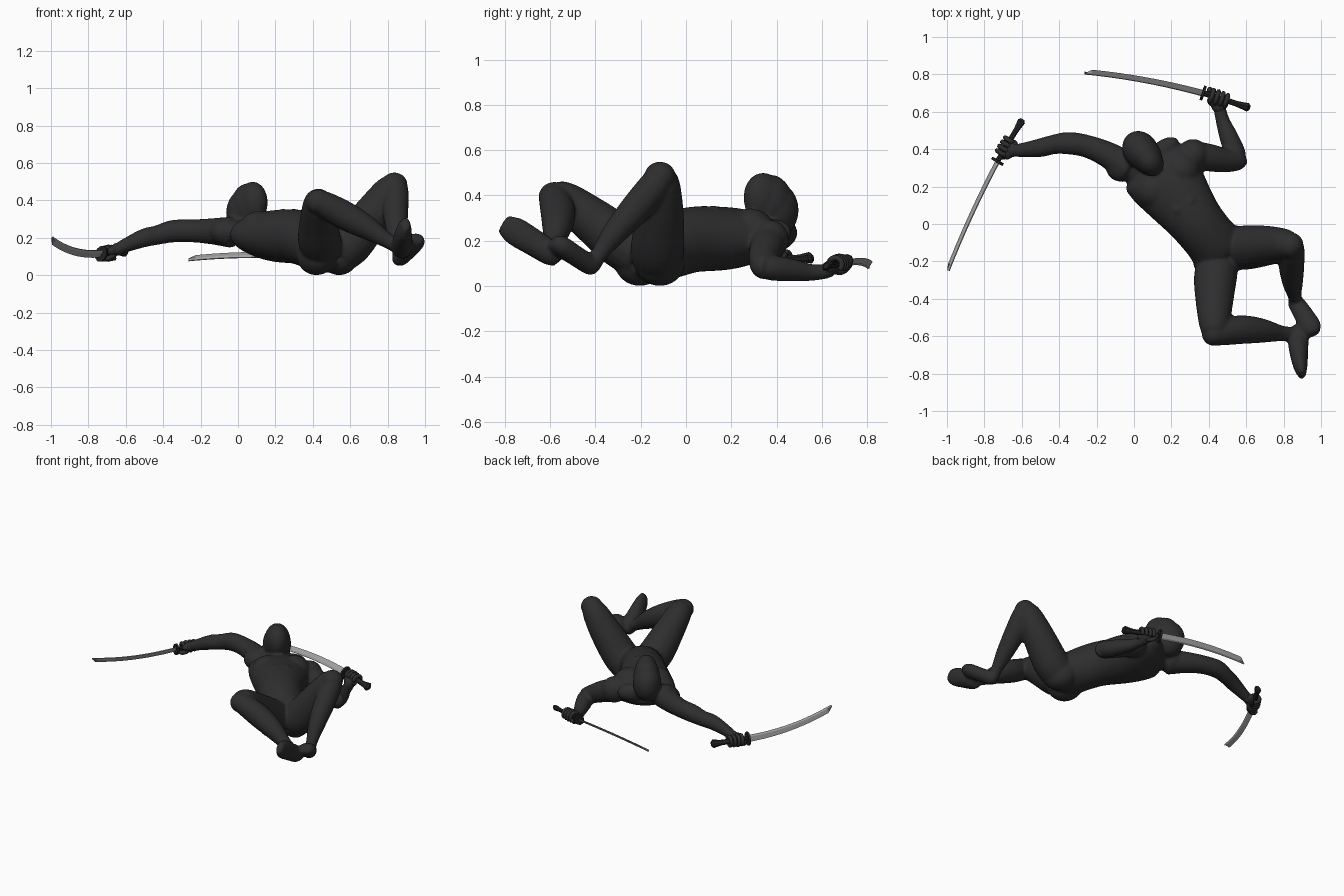
import bpy, bmesh, math
from mathutils import Vector as V, Matrix


def material(name, r, g, b):
    m = bpy.data.materials.new(name)
    m.diffuse_color = (r, g, b, 1)
    return m


SUIT = material("charcoal suit", 0.027, 0.027, 0.028)
GRIP = material("black grip", 0.017, 0.017, 0.018)
STEEL = material("grey steel", 0.36, 0.36, 0.36)


def loft(bm, pts, ref=(0.81, 0.59, 0), sides=20, steps=5, smooth=True):
    """Skin ellipses along a path of (x, y, z, half_width[, half_depth])."""
    p = [V(q[:3]) for q in pts]
    rad = [V((q[3], q[-1])) for q in pts]
    n = len(p)

    def spline(a, i, t):
        a0, a1, a2, a3 = a[max(i - 1, 0)], a[i], a[i + 1], a[min(i + 2, n - 1)]
        return 0.5 * (2 * a1 + (a2 - a0) * t + (2 * a0 - 5 * a1 + 4 * a2 - a3) * t * t
                      + (3 * a1 - a0 - 3 * a2 + a3) * t ** 3)
    if smooth:
        ks = [(i, j / steps) for i in range(n - 1) for j in range(steps)] + [(n - 2, 1)]
        c = [spline(p, i, t) for i, t in ks]
        r = [spline(rad, i, t) for i, t in ks]
    else:
        c, r = p, rad
    rings = []
    for k, ctr in enumerate(c):
        tan = (c[min(k + 1, len(c) - 1)] - c[max(k - 1, 0)]).normalized()
        a = V(ref)
        a = (a - tan * a.dot(tan)).normalized()
        b = tan.cross(a)
        rings.append([bm.verts.new(ctr + a * r[k].x * math.cos(w) + b * r[k].y * math.sin(w))
                      for w in (2 * math.pi * s / sides for s in range(sides))])
    for lo, hi in zip(rings, rings[1:]):
        for s in range(sides):
            e = (s + 1) % sides
            bm.faces.new((lo[s], lo[e], hi[e], hi[s]))
    bm.faces.new(rings[0][::-1])
    bm.faces.new(rings[-1])


def ball(bm, c, radii, axis=(0.81, 0.59, 0), up=(0, 0, 1)):
    """Ellipsoid with radii along axis, up x axis and up."""
    x = V(axis).normalized()
    z = V(up)
    z = (z - x * z.dot(x)).normalized()
    rot = Matrix((x, z.cross(x), z)).transposed().to_4x4()
    bmesh.ops.create_uvsphere(bm, u_segments=20, v_segments=12, radius=1,
                              matrix=Matrix.Translation(c) @ rot @ Matrix.Diagonal((*radii, 1)))


def finish(bm, name, mat, smooth=True):
    bmesh.ops.recalc_face_normals(bm, faces=bm.faces[:])
    me = bpy.data.meshes.new(name)
    bm.to_mesh(me)
    bm.free()
    me.materials.append(mat)
    for f in me.polygons:
        f.use_smooth = smooth
    ob = bpy.data.objects.new(name, me)
    bpy.context.collection.objects.link(ob)
    return ob


body = bmesh.new()
SIDE = V((0.81, 0.59, 0))      # across the torso
DOWN = V((0.59, -0.81, 0))     # from head to hips

# torso, chest, shoulders and hips
loft(body, [(0.08, 0.37, 0.225, 0.11, 0.06), (0.125, 0.305, 0.22, 0.20, 0.10),
            (0.16, 0.25, 0.215, 0.205, 0.125), (0.22, 0.165, 0.21, 0.185, 0.14),
            (0.32, 0.03, 0.205, 0.152, 0.145), (0.40, -0.07, 0.175, 0.145, 0.142),
            (0.47, -0.155, 0.135, 0.15, 0.125), (0.53, -0.225, 0.13, 0.07, 0.07)], SIDE, 32)
for s in (-1, 1):
    ball(body, V((0.18, 0.235, 0.255)) + SIDE * 0.085 * s, (0.105, 0.10, 0.088))
    ball(body, V((0.48, -0.16, 0.107)) + SIDE * 0.075 * s, (0.10, 0.12, 0.107))
    ball(body, V((0.09, 0.345, 0.235)) + SIDE * 0.08 * s, (0.10, 0.055, 0.06))
    for k in range(3):
        ball(body, V((0.27, 0.10, 0.328)) + DOWN * 0.065 * k + SIDE * 0.036 * s
             - V((0, 0, 0.012 * k)), (0.036, 0.033, 0.028))
ball(body, (-0.06, 0.315, 0.232), (0.095, 0.088, 0.075))
ball(body, (0.315, 0.37, 0.205), (0.085, 0.085, 0.088))

# neck and hooded head
loft(body, [(0.11, 0.28, 0.23, 0.08), (0.08, 0.33, 0.28, 0.068), (0.05, 0.37, 0.33, 0.07)])
ball(body, (0.035, 0.395, 0.335), (0.094, 0.108, 0.125))
ball(body, (0.055, 0.372, 0.367), (0.088, 0.108, 0.125))
ball(body, (0.075, 0.345, 0.385), (0.076, 0.098, 0.116), up=(0.15, -0.1, 1))

# right arm, stretched out
loft(body, [(-0.03, 0.30, 0.23, 0.085), (-0.14, 0.37, 0.235, 0.07), (-0.25, 0.415, 0.237, 0.061),
            (-0.35, 0.432, 0.235, 0.06), (-0.43, 0.425, 0.215, 0.052), (-0.50, 0.408, 0.20, 0.05),
            (-0.60, 0.395, 0.16, 0.038), (-0.65, 0.395, 0.135, 0.032)], (0, 0, 1))
# left arm, folded back on the ground
loft(body, [(0.30, 0.37, 0.205, 0.08), (0.40, 0.355, 0.165, 0.074), (0.48, 0.342, 0.125, 0.066),
            (0.545, 0.342, 0.09, 0.058), (0.56, 0.36, 0.082, 0.054)], (0, 0, 1))
loft(body, [(0.555, 0.33, 0.085, 0.045), (0.54, 0.38, 0.08, 0.056), (0.505, 0.47, 0.07, 0.05),
            (0.475, 0.55, 0.06, 0.038), (0.455, 0.63, 0.065, 0.032)], (0, 0, 1))

# right leg
loft(body, [(0.45, -0.20, 0.14, 0.11), (0.435, -0.29, 0.195, 0.115), (0.43, -0.42, 0.295, 0.10),
            (0.43, -0.53, 0.375, 0.084), (0.43, -0.58, 0.395, 0.07)], (1, 0, 0))
ball(body, (0.432, -0.583, 0.392), (0.072, 0.068, 0.068))
loft(body, [(0.415, -0.585, 0.395, 0.06), (0.46, -0.58, 0.38, 0.07), (0.57, -0.565, 0.32, 0.077),
            (0.68, -0.57, 0.26, 0.066), (0.79, -0.585, 0.19, 0.042), (0.87, -0.59, 0.145, 0.038)],
     (0, 1, 0))
loft(body, [(0.88, -0.56, 0.11, 0.035), (0.878, -0.59, 0.14, 0.055, 0.055),
            (0.88, -0.67, 0.19, 0.052, 0.06), (0.89, -0.76, 0.245, 0.038, 0.062),
            (0.90, -0.81, 0.275, 0.02, 0.04)], (1, 0, 0))
# left leg
loft(body, [(0.54, -0.13, 0.125, 0.115), (0.61, -0.125, 0.18, 0.118), (0.72, -0.115, 0.325, 0.105),
            (0.80, -0.11, 0.44, 0.086), (0.83, -0.115, 0.475, 0.072)], (0, 1, 0))
ball(body, (0.836, -0.115, 0.482), (0.072, 0.07, 0.068))
loft(body, [(0.842, -0.10, 0.50, 0.05), (0.843, -0.13, 0.455, 0.068),
            (0.842, -0.22, 0.345, 0.069), (0.848, -0.31, 0.24, 0.056),
            (0.858, -0.38, 0.145, 0.038), (0.865, -0.415, 0.09, 0.038)], (1, 0, 0))
loft(body, [(0.85, -0.395, 0.07, 0.025), (0.865, -0.42, 0.09, 0.044),
            (0.91, -0.49, 0.135, 0.053, 0.045), (0.945, -0.555, 0.178, 0.058, 0.045),
            (0.96, -0.59, 0.20, 0.033, 0.028)], (0.85, 0.5, 0))

figure = finish(body, "body", SUIT)
fuse = figure.modifiers.new("fuse", 'REMESH')
fuse.mode = 'VOXEL'
fuse.voxel_size = 0.009
fuse.use_smooth_shade = True
soften = figure.modifiers.new("soften", 'SMOOTH')
soften.factor = 0.5
soften.iterations = 6


def sword(side, pommel, guard, tip, width, bow):
    """Curved blade, guard and grip; width points to the blade's spine."""
    pommel, guard, tip, width, bow = map(V, (pommel, guard, tip, width, bow))
    bm = bmesh.new()
    rings = []
    for k in range(17):
        t = k / 16
        c = guard.lerp(tip, t) + bow * 4 * t * (1 - t)
        tan = (tip - guard + bow * 4 * (1 - 2 * t)).normalized()
        w = (width - tan * width.dot(tan)).normalized()
        n = tan.cross(w)
        h = 0.023 - 0.004 * t
        edge = -h if k < 16 else h * 0.8
        rings.append([bm.verts.new(c + w * a + n * b) for a, b in
                      ((h, 0.003), (h * 0.4, 0.007), (edge, 0),
                       (h * 0.4, -0.007), (h, -0.003))])
    for lo, hi in zip(rings, rings[1:]):
        for s in range(5):
            e = (s + 1) % 5
            bm.faces.new((lo[s], lo[e], hi[e], hi[s]))
    bm.faces.new(rings[0])
    bm.faces.new(rings[-1][::-1])
    finish(bm, side + "_sword_blade", STEEL, False)

    bm = bmesh.new()
    d = guard - pommel
    profile = [(0, .016, .01), (.05, .029, .018), (.22, .02, .014), (.3, .018, .013),
               (.9, .017, .013), (1.0, .018, .014)]
    loft(bm, [(*(pommel + d * t), a, b) for t, a, b in profile], width, 8, smooth=False)
    finish(bm, side + "_sword_grip", GRIP, False)
    bm = bmesh.new()
    u = d.normalized() * 0.007
    loft(bm, [(*(guard + u * k), 0.046, 0.034) for k in (-1, 1)], width, 10, smooth=False)
    finish(bm, side + "_sword_guard", GRIP, False)


def hand(side, pommel, guard, wrist):
    """Palm on the wrist side with four fingers and a thumb around the grip."""
    pommel, guard, wrist = V(pommel), V(guard), V(wrist)
    h = (guard - pommel).normalized()
    mid = pommel.lerp(guard, 0.66)
    u = wrist - mid
    u = (u - h * u.dot(h)).normalized()
    v = h.cross(u)
    bm = bmesh.new()
    ball(bm, mid + u * 0.03, (0.058, 0.03, 0.034), h, u)
    loft(bm, [(*wrist, 0.032), (*(wrist.lerp(mid + u * 0.03, 0.6)), 0.04, 0.034),
              (*(mid + u * 0.025), 0.042, 0.025)], h, 14)
    for k in range(4):
        c = mid + h * (0.027 * (1.5 - k))
        arc = [c + (u * math.cos(a) + v * math.sin(a)) * (0.034 - 0.002 * abs(k - 1))
               for a in (0.4, 1.1, 1.8, 2.5, 3.2, 3.9, 4.5)]
        loft(bm, [(*q, 0.0125) for q in arc], h, 8, 2)
    thumb = [mid + u * 0.035 - v * 0.015, mid + h * 0.035 + u * 0.02 - v * 0.03,
             mid + h * 0.055 - v * 0.03, mid + h * 0.062 - u * 0.025 - v * 0.02]
    loft(bm, [(*q, 0.014) for q in thumb], h + u * 0.7, 8, 3)
    finish(bm, side + "_hand", SUIT)


# swords and the hands that hold them
R = ((-0.595, 0.56, 0.125), (-0.73, 0.335, 0.115))
L = ((0.62, 0.62, 0.09), (0.37, 0.70, 0.10))
sword("right", *R, (-0.998, -0.25, 0.19), (0.45, -0.2, 0.87), (-0.01, 0, -0.026))
sword("left", *L, (-0.265, 0.815, 0.09), (0, -0.7, -0.7), (0, 0.014, 0.014))
hand("right", *R, (-0.63, 0.395, 0.145))
hand("left", *L, (0.46, 0.61, 0.063))
